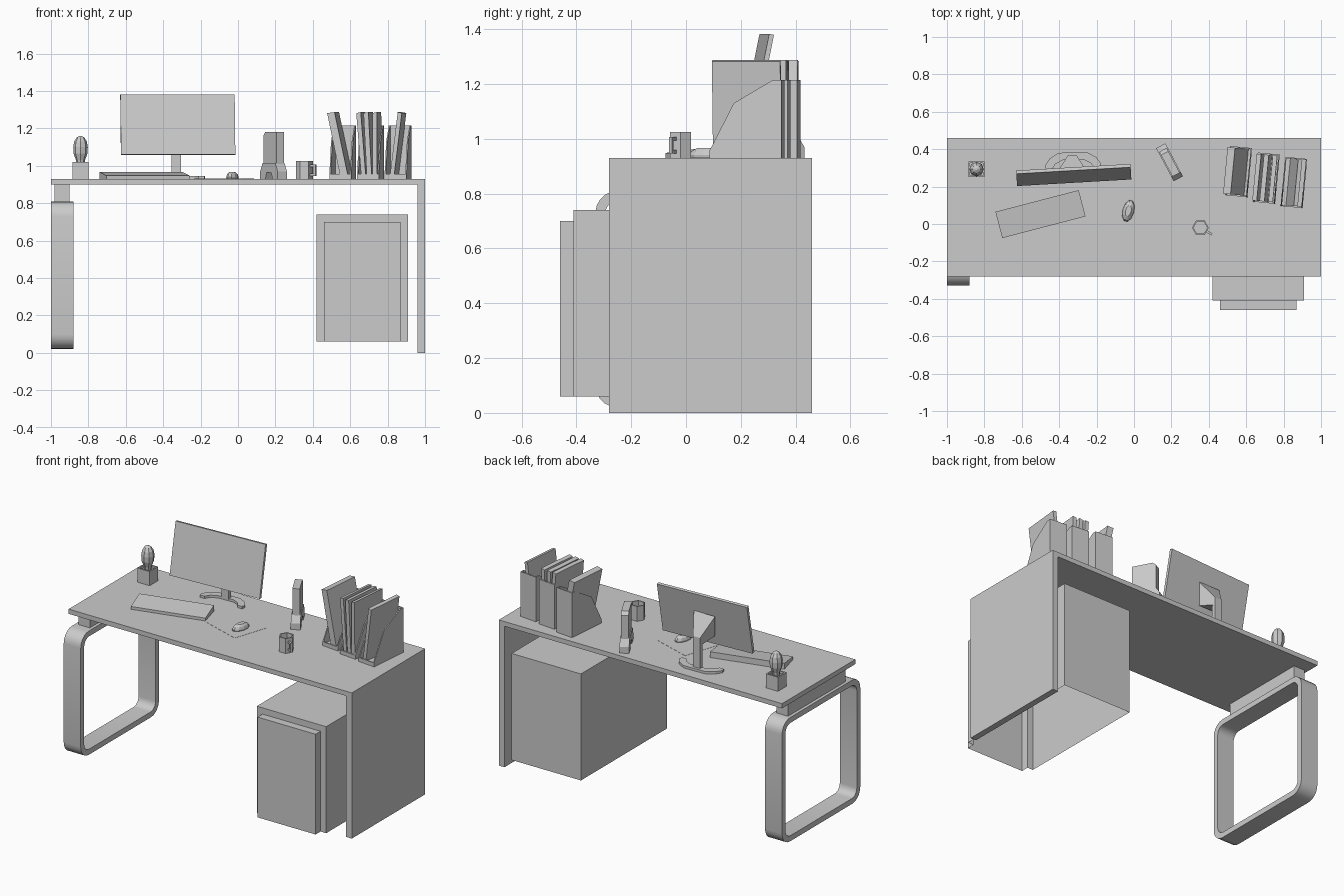
import bpy, bmesh, math
from mathutils import Matrix, Vector

if "Cube" in bpy.data.objects:
    bpy.data.objects.remove(bpy.data.objects["Cube"])

R = math.radians

def finish(name, bm, loc=(0, 0, 0), rot=(0, 0, 0), fix=True):
    if fix:
        bmesh.ops.recalc_face_normals(bm, faces=bm.faces)
    me = bpy.data.meshes.new(name)
    bm.to_mesh(me)
    bm.free()
    ob = bpy.data.objects.new(name, me)
    ob.location, ob.rotation_euler = loc, rot
    bpy.context.collection.objects.link(ob)
    return ob

# Extrude a flat outline along an axis
def prism(name, pts, axis, lo, hi, loc=(0, 0, 0), rot=(0, 0, 0)):
    put = {'x': lambda p, d: (d, p[0], p[1]),
           'y': lambda p, d: (p[0], d, p[1]),
           'z': lambda p, d: (p[0], p[1], d)}[axis]
    bm = bmesh.new()
    a = [bm.verts.new(put(p, lo)) for p in pts]
    b = [bm.verts.new(put(p, hi)) for p in pts]
    bm.faces.new(a)
    bm.faces.new(b[::-1])
    for i in range(len(pts)):
        j = (i + 1) % len(pts)
        bm.faces.new((a[i], a[j], b[j], b[i]))
    return finish(name, bm, loc, rot)

def box(name, x, y, z, loc=(0, 0, 0), rot=(0, 0, 0)):
    pts = [(x[0], y[0]), (x[1], y[0]), (x[1], y[1]), (x[0], y[1])]
    return prism(name, pts, 'z', z[0], z[1], loc, rot)

# Open-topped vessel made from stacked rings (radius, z)
def lathe(name, rings, n, loc, turn=0.0, scale=(1, 1), rot=0.0):
    bm = bmesh.new()
    loops = [[bm.verts.new((r * scale[0] * math.cos(turn + math.tau * i / n),
                            r * scale[1] * math.sin(turn + math.tau * i / n), z))
              for i in range(n)] for r, z in rings]
    for a, b in zip(loops, loops[1:]):
        for i in range(n):
            j = (i + 1) % n
            bm.faces.new((a[i], a[j], b[j], b[i]))
    bm.faces.new(loops[0])
    bm.faces.new(loops[-1])
    return finish(name, bm, loc, (0, 0, rot))

# Desk top and side panel
box("desk_top", (-1, 1), (-0.28, 0.46), (0.90, 0.93))
box("side_panel", (0.96, 1), (-0.28, 0.46), (0, 0.90))
box("leg_spacer", (-0.98, -0.90), (-0.21, 0.37), (0.81, 0.90))

# Rounded loop leg
def rounded(y0, y1, z0, z1, r, seg=5):
    out = []
    for k, (cy, cz) in enumerate([(y1 - r, z1 - r), (y0 + r, z1 - r),
                                  (y0 + r, z0 + r), (y1 - r, z0 + r)]):
        for i in range(seg + 1):
            a = math.pi / 2 * (k + i / seg)
            out.append((cy + r * math.cos(a), cz + r * math.sin(a)))
    return out

t = 0.035
outer = rounded(-0.33, 0.46, 0.02, 0.81, 0.08)
inner = rounded(-0.33 + t, 0.46 - t, 0.02 + t, 0.81 - t, 0.05)
bm = bmesh.new()
rails = [[bm.verts.new((x, *p)) for p in pts] for pts, x in
         ((outer, -1), (outer, -0.88), (inner, -0.88), (inner, -1))]
n = len(outer)
for k in range(4):
    a, b = rails[k], rails[(k + 1) % 4]
    for i in range(n):
        j = (i + 1) % n
        bm.faces.new((a[i], a[j], b[j], b[i]))
leg = finish("loop_leg", bm)
bpy.context.view_layer.objects.active = leg
leg.select_set(True)
bpy.ops.object.shade_smooth_by_angle(angle=R(30))

# Cabinet: shell open underneath, with a raised front
bm = bmesh.new()
def arch(x0, x1, y, z1):
    return [bm.verts.new(p) for p in ((x0, y, 0.06), (x0, y, z1), (x1, y, z1), (x1, y, 0.06))]
rows = [arch(0.42, 0.91, 0.46, 0.74), arch(0.42, 0.91, -0.41, 0.74),
        arch(0.46, 0.87, -0.41, 0.70), arch(0.46, 0.87, -0.46, 0.70)]
bm.faces.new(rows[0])
bm.faces.new(rows[3][::-1])
for a, b in zip(rows, rows[1:]):
    for i in range(3):
        bm.faces.new((a[i + 1], a[i], b[i], b[i + 1]))
finish("cabinet", bm)

# Monitor with stand
box("monitor_screen", (-0.306, 0.306), (-0.009, 0.009), (-0.164, 0.164),
    (-0.322, 0.262, 1.22), (R(-11.5), 0, R(3.3)))
bm = bmesh.new()
small = [bm.verts.new(p) for p in ((-0.355, 0.365, 1.09), (-0.305, 0.365, 1.09),
                                   (-0.305, 0.365, 1.14), (-0.355, 0.365, 1.14))]
big = [bm.verts.new(p) for p in ((-0.385, 0.26, 1.12), (-0.275, 0.26, 1.12),
                                 (-0.255, 0.285, 1.26), (-0.405, 0.285, 1.26))]
bm.faces.new(small)
bm.faces.new(big)
for i in range(4):
    j = (i + 1) % 4
    bm.faces.new((small[i], small[j], big[j], big[i]))
finish("monitor_mount", bm)
box("monitor_post", (-0.355, -0.305), (0.34, 0.365), (0.94, 1.12))
half = [(0.075, 0.09), (0.125, 0.06), (0.15, 0.025), (0.145, 0),
        (0.115, 0), (0.095, 0.03), (0.055, 0.05)]
prism("monitor_base", half + [(-x, y) for x, y in reversed(half)], 'z', 0, 0.015,
      (-0.325, 0.293, 0.93), (0, 0, R(2)))

# Keyboard wedge, mouse pad and mouse
prism("keyboard", [(-0.0725, 0), (0.0725, 0), (0.0725, 0.037), (-0.0725, 0.018)], 'x',
      -0.23, 0.23, (-0.5, 0.053, 0.93), (0, 0, R(14.6)))
box("mouse_pad", (-0.132, 0.132), (-0.115, 0.115), (0, 0.001),
    (-0.075, 0.095, 0.93), (0, 0, R(-18)))
lathe("mouse", [(0.95, 0), (1, 0.01), (0.85, 0.025), (0.5, 0.036)], 10,
      (-0.03, 0.07, 0.93), 0, (0.031, 0.06), R(-15))

# Mug and its handle
lathe("mug", [(0.045, 0), (0.045, 0.095), (0.037, 0.095), (0.037, 0.01)], 6, (0.355, -0.02, 0.93))
for nm, u, z in (("top", (0.034, 0.072), (0.063, 0.076)), ("bottom", (0.034, 0.072), (0.016, 0.029)),
                 ("grip", (0.060, 0.072), (0.029, 0.063))):
    box("mug_handle_" + nm, u, (-0.006, 0.006), z, (0.355, -0.02, 0.93), (0, 0, R(-30)))

# Upright desk gadget on an arched foot
spot, turn = (0.19, 0.33, 0.93), (0, 0, R(-62))
side = [(0.1, 0), (0.1, 0.04), (0.072, 0.085)]
gap = [(-0.04, 0), (-0.025, 0.035), (0.025, 0.035), (0.04, 0)]
prism("gadget_foot", side + [(-x, z) for x, z in reversed(side)] + gap, 'y',
      -0.028, 0.028, spot, turn)
prism("gadget_body", [(-0.075, 0.07), (0.075, 0.07), (0.075, 0.25), (-0.055, 0.25), (-0.075, 0.23)],
      'y', -0.022, 0.022, spot, turn)

# Potted plant
lathe("plant_pot", [(0.06, 0), (0.06, 0.09), (0.048, 0.09), (0.048, 0.075)], 4,
      (-0.842, 0.293, 0.93), R(45))
lathe("plant", [(0.02, 0.07), (0.024, 0.10), (0.037, 0.135), (0.039, 0.17), (0.034, 0.20),
                (0.02, 0.222), (0.006, 0.23)], 8, (-0.842, 0.293, 0.93))

# Magazine files with leaning books: (top u, bottom u, thickness)
w, d, k = 0.059, 0.132, 0.007
profile = [(-d, 0), (d, 0), (d, 0.285), (d - 0.03, 0.285), (-d + 0.09, 0.20), (-d, 0.025)]
files = [((0.56, 0.28, 0.93), [(-0.052, 0.02, 0.04)]),
         ((0.708, 0.245, 0.93), [(-0.052, -0.025, 0.024), (-0.012, 0.006, 0.026), (0.034, 0.036, 0.024)]),
         ((0.855, 0.222, 0.93), [(0.022, -0.02, 0.022)])]
for i, (loc, books) in enumerate(files, 1):
    rot = (0, 0, R(-5.5))
    for s, x in (("left", -w), ("right", w - k)):
        prism(f"file_{i}_{s}", profile, 'x', x, x + k, loc, rot)
    box(f"file_{i}_back", (-w + k, w - k), (d - k, d), (0, 0.285), loc, rot)
    box(f"file_{i}_floor", (-w + k, w - k), (-d + k, d - k), (0, 0.012), loc, rot)
    box(f"file_{i}_lip", (-w + k, w - k), (-d, -d + k), (0, 0.025), loc, rot)
    for j, (top, bot, th) in enumerate(books, 1):
        h = th / 2
        tip = 0.005 if top > bot else -0.005
        prism(f"book_{i}_{j}", [(bot - h, 0.012 + tip), (bot + h, 0.012 - tip if tip < 0 else 0.012),
                                (top + h, 0.357 - abs(tip) * (tip > 0)),
                                (top - h, 0.357 - abs(tip) * (tip < 0))],
              'y', -d + k, d - k, loc, rot)
